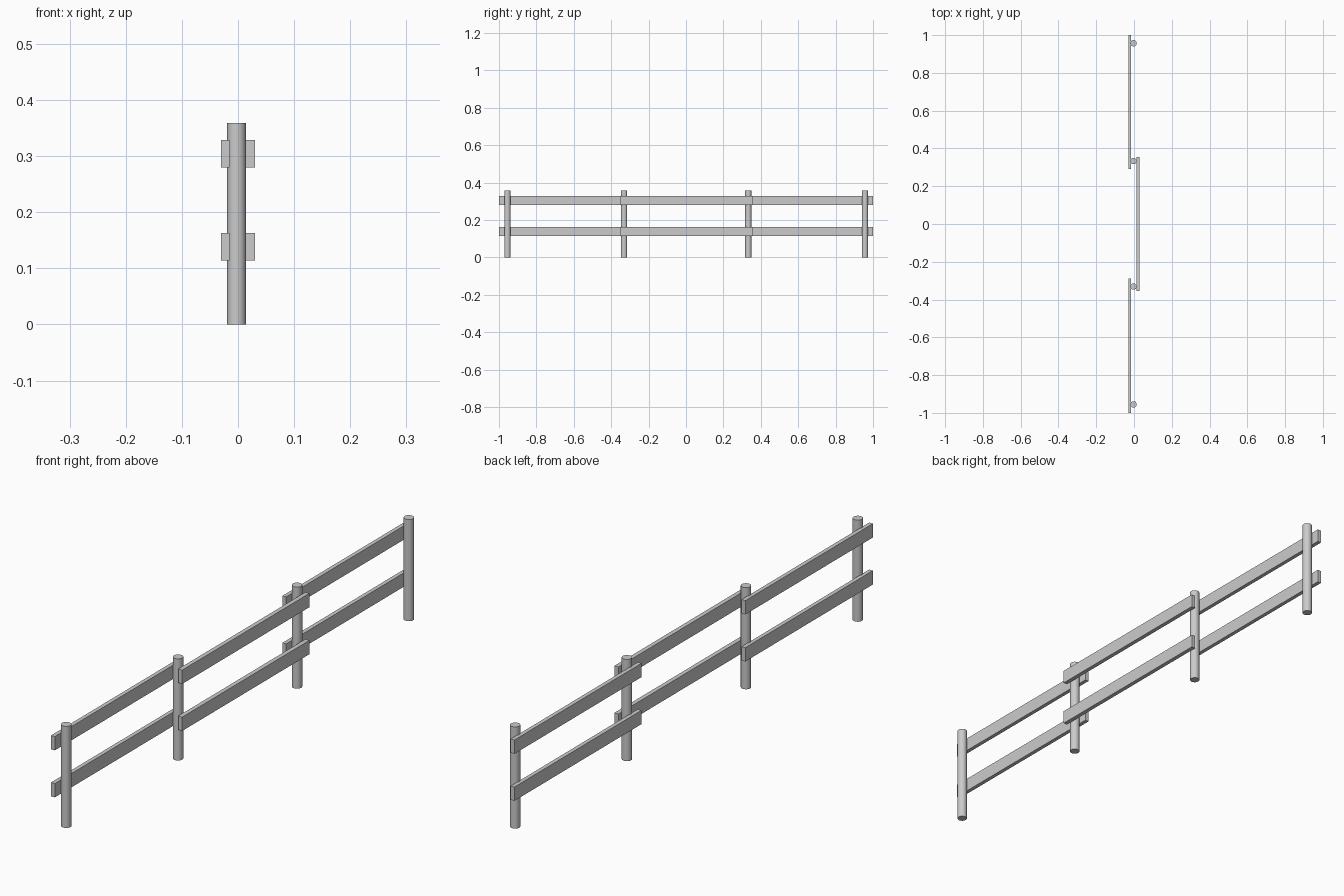
import bpy
from math import radians

if "Cube" in bpy.data.objects:
    bpy.data.objects.remove(bpy.data.objects["Cube"])

POST_X, POST_R, POST_H = -0.0025, 0.0167, 0.359
RAIL_Z = {"lower": (0.114, 0.163), "upper": (0.280, 0.329)}


def add_post(name, y):
    bpy.ops.mesh.primitive_cylinder_add(vertices=32, radius=POST_R, depth=POST_H,
                                        location=(POST_X, y, POST_H / 2))
    post = bpy.context.object
    post.name = name
    bpy.ops.object.shade_smooth_by_angle(angle=radians(30))


def add_rail(name, x, y, z):
    lo_hi = (x, y, z)
    bpy.ops.mesh.primitive_cube_add(size=1, location=[(a + b) / 2 for a, b in lo_hi])
    rail = bpy.context.object
    rail.name = name
    rail.scale = [b - a for a, b in lo_hi]
    bpy.ops.object.transform_apply(location=False, rotation=False, scale=True)


# Four round posts
for i, y in enumerate((-0.955, -0.331, 0.333, 0.957)):
    add_post(f"post_{i + 1}", y)

# Two rails per bay; the middle bay sits on the opposite side of the posts
bays = {
    "front": ((-0.030, -0.0155), (-1.0, -0.288)),
    "middle": ((0.0145, 0.030), (-0.354, 0.356)),
    "back": ((-0.030, -0.0155), (0.291, 1.0)),
}
for bay, (x, y) in bays.items():
    for level, z in RAIL_Z.items():
        add_rail(f"{bay}_{level}_rail", x, y, z)
